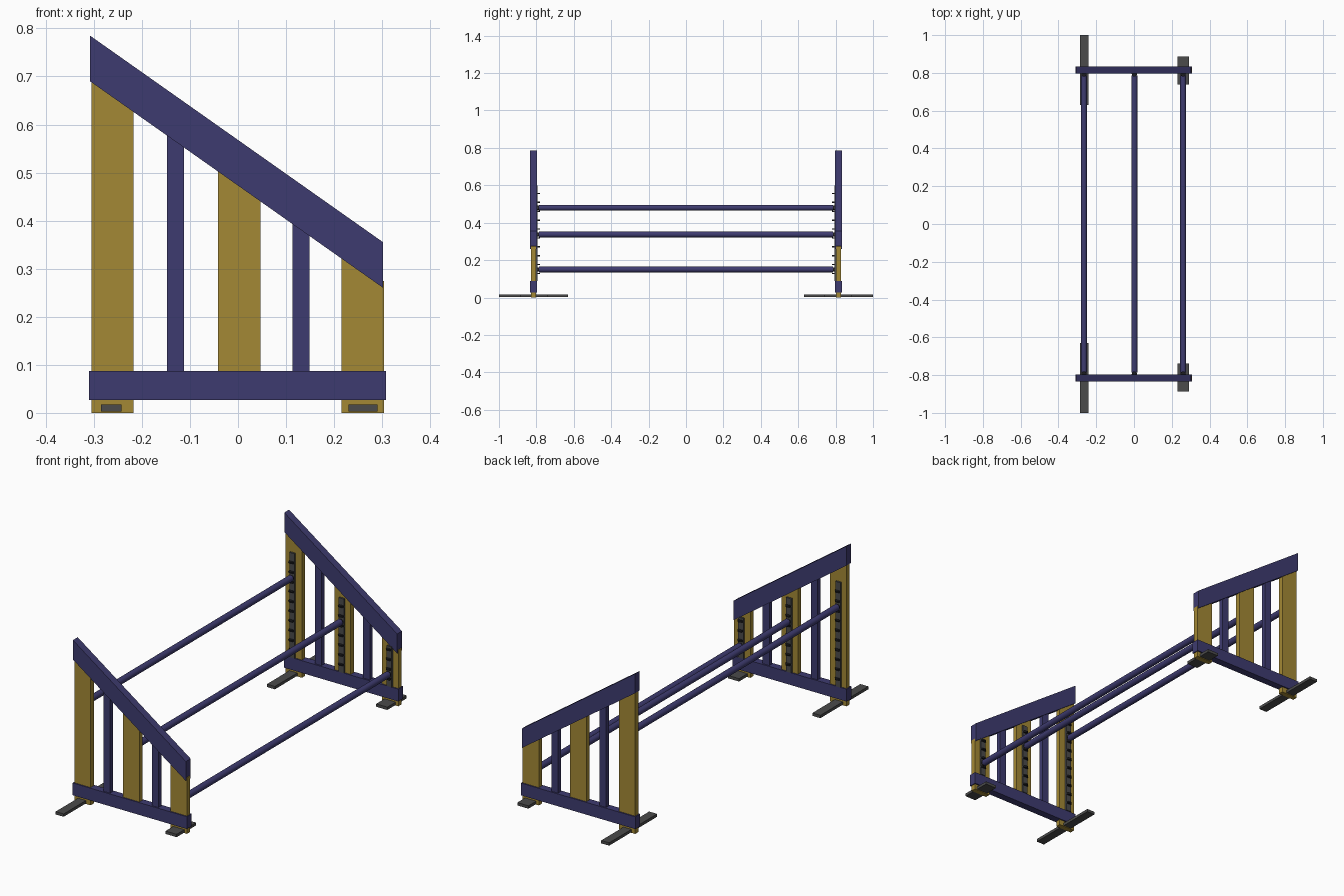
import bpy, bmesh
from math import sin, cos, pi
from mathutils import Matrix

if "Cube" in bpy.data.objects:
    bpy.data.objects.remove(bpy.data.objects["Cube"])


def material(name, rgb):
    m = bpy.data.materials.new(name)
    m.diffuse_color = (*rgb, 1)
    m.use_nodes = True
    m.node_tree.nodes["Principled BSDF"].inputs["Base Color"].default_value = m.diffuse_color
    return m


BLUE = material("blue_paint", (0.048, 0.044, 0.16))
GOLD = material("gold_paint", (0.37, 0.25, 0.035))
GREY = material("dark_grey", (0.07, 0.07, 0.07))
BLACK = material("black_plastic", (0.012, 0.012, 0.014))


def finish(name, bm, mat):
    bmesh.ops.recalc_face_normals(bm, faces=bm.faces)
    me = bpy.data.meshes.new(name)
    bm.to_mesh(me)
    bm.free()
    me.materials.append(mat)
    ob = bpy.data.objects.new(name, me)
    bpy.context.collection.objects.link(ob)
    return ob


def add_prism(bm, pts, axis, a, b):
    """Extrude a 2D outline from a to b: axis 'y' uses (x, z), axis 'z' uses (x, y)."""
    def place(p, h):
        return (p[0], h, p[1]) if axis == 'y' else (p[0], p[1], h)
    lo = [bm.verts.new(place(p, a)) for p in pts]
    hi = [bm.verts.new(place(p, b)) for p in pts]
    bm.faces.new(lo)
    bm.faces.new(hi[::-1])
    for i in range(len(pts)):
        j = (i + 1) % len(pts)
        bm.faces.new((lo[i], lo[j], hi[j], hi[i]))


def prism(name, pts, a, b, mat):
    bm = bmesh.new()
    add_prism(bm, pts, 'y', a, b)
    return finish(name, bm, mat)


def rail_bottom(x):
    return 0.69 - (x + 0.308) * 0.43 / 0.61


def upright(name, x0, x1, z0, ya, yb, mat):
    # board whose top is cut to the slope, tucked slightly into the top rail
    t = 0.015
    pts = [(x0, z0), (x1, z0), (x1, rail_bottom(x1) + t), (x0, rail_bottom(x0) + t)]
    return prism(name, pts, ya, yb, mat)


def rect(x0, x1, z0, z1):
    return [(x0, z0), (x1, z0), (x1, z1), (x0, z1)]


# back, middle and front stations: post x range, post base, strip x, strip top, cup count
STATIONS = {
    "back": (-0.305, -0.217, 0.0, -0.265, 0.60, 10),
    "middle": (-0.042, 0.047, 0.03, 0.002, 0.45, 7),
    "front": (0.215, 0.304, 0.0, 0.26, 0.285, 4),
}

for side, s in (("near", -1), ("far", 1)):
    # sloped top rail and bottom rail
    prism(side + "_top_rail",
          [(-0.308, 0.69), (0.302, 0.26), (0.302, 0.355), (-0.308, 0.785)],
          s * 0.797, s * 0.834, BLUE)
    prism(side + "_bottom_rail", rect(-0.31, 0.308, 0.027, 0.087),
          s * 0.797, s * 0.834, BLUE)

    # thin blue slats
    for i, x in enumerate((-0.13, 0.131)):
        upright(f"{side}_slat_{i + 1}", x - 0.018, x + 0.018, 0.05,
                s * 0.804, s * 0.827, BLUE)

    for st, (x0, x1, z0, cx, top, n) in STATIONS.items():
        # wide gold post
        upright(f"{side}_{st}_post", x0, x1, z0, s * 0.803, s * 0.828, GOLD)
        # cup strip on the inner face
        prism(f"{side}_{st}_cup_strip", rect(cx - 0.014, cx + 0.014, 0.088, top),
              s * 0.794, s * 0.804, GREY)
        # half-round cups that carry the poles
        bm = bmesh.new()
        for k in range(n):
            z = 0.125 + 0.0475 * k
            arc = [(cx + 0.014 * cos(pi * i / 10), s * (0.795 - 0.015 * sin(pi * i / 10)))
                   for i in range(11)]
            add_prism(bm, arc, 'z', z, z + 0.007)
        finish(f"{side}_{st}_cups", bm, BLACK)

    # ground feet
    prism(side + "_back_foot", rect(-0.285, -0.242, 0.003, 0.017), s * 0.63, s * 1.0, GREY)
    prism(side + "_front_foot", rect(0.23, 0.29, 0.003, 0.017), s * 0.738, s * 0.888, GREY)


def cylinder(name, x, z, r, y, length, mat):
    bm = bmesh.new()
    bmesh.ops.create_cone(bm, cap_ends=True, segments=24, radius1=r, radius2=r, depth=length,
                          matrix=Matrix.Translation((x, y, z)) @ Matrix.Rotation(pi / 2, 4, 'X'))
    for f in bm.faces:
        f.smooth = len(f.verts) == 4
    for e in bm.edges:
        e.smooth = all(len(f.verts) == 4 for f in e.link_faces)
    return finish(name, bm, mat)


# three cross poles with dark end plugs
for st, x, z in (("back", -0.265, 0.48), ("middle", 0.002, 0.337), ("front", 0.26, 0.15)):
    cylinder(st + "_pole", x, z, 0.0155, 0, 1.57, BLUE)
    for side, s in (("near", -1), ("far", 1)):
        cylinder(f"{st}_pole_{side}_plug", x, z, 0.011, s * 0.788, 0.012, BLACK)
